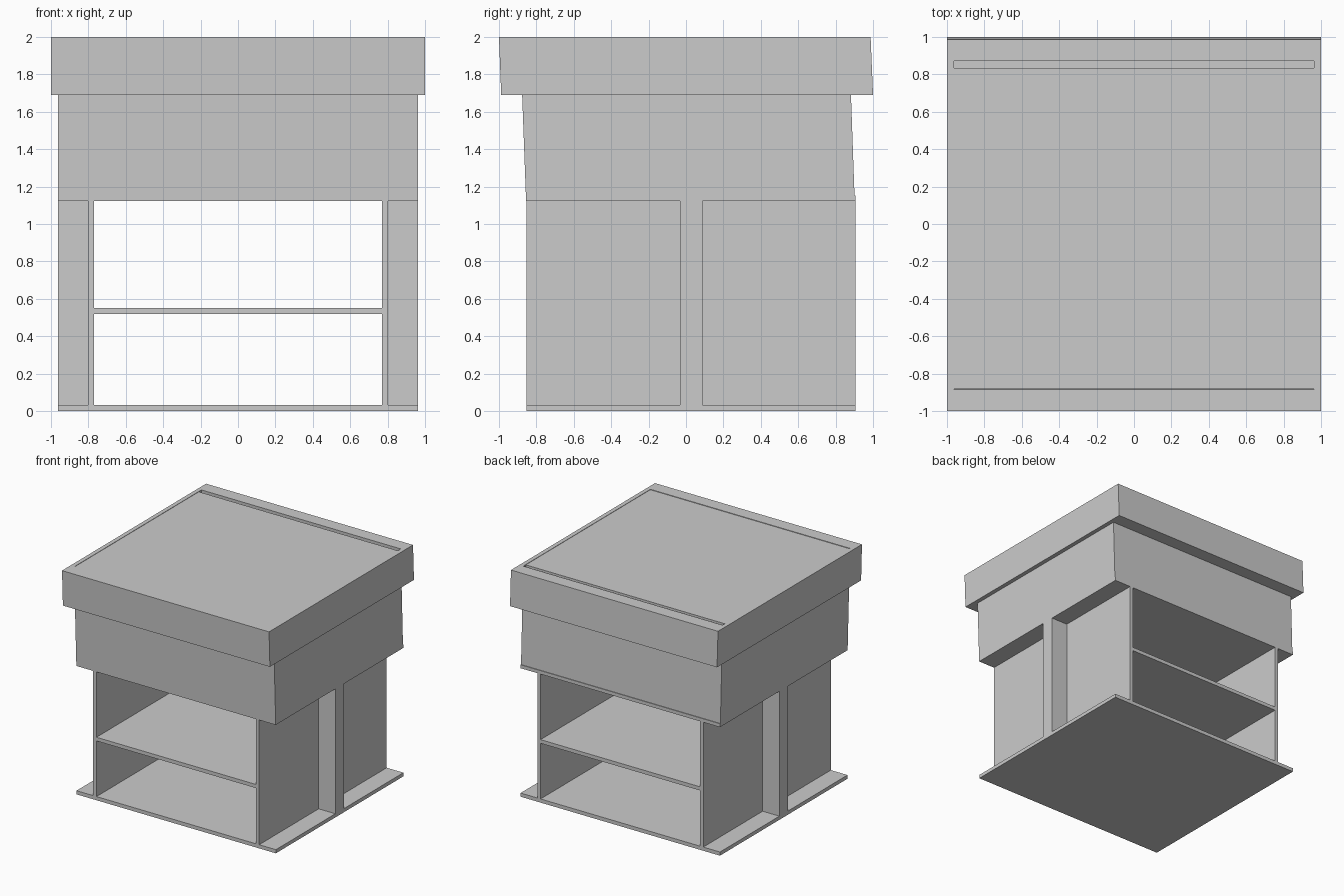
import bpy

if "Cube" in bpy.data.objects:
    bpy.data.objects.remove(bpy.data.objects["Cube"])


def mesh_object(name, verts, faces):
    mesh = bpy.data.meshes.new(name)
    mesh.from_pydata(verts, [], faces)
    mesh.update()
    ob = bpy.data.objects.new(name, mesh)
    bpy.context.collection.objects.link(ob)
    return ob


def rect(hx, y0, y1, z):
    return [(-hx, y0, z), (hx, y0, z), (hx, y1, z), (-hx, y1, z)]


def skin(name, loops, closed=False):
    """Skin rectangular loops with quads; closed joins the last loop to the first."""
    n = len(loops)
    faces = []
    for k in range(n if closed else n - 1):
        a, b = 4 * k, 4 * ((k + 1) % n)
        faces += [(a + i, a + (i + 1) % 4, b + (i + 1) % 4, b + i) for i in range(4)]
    return mesh_object(name, [v for loop in loops for v in loop], faces)


def box(name, x0, x1, y0, y1, z0, z1):
    verts = [(x, y, z) for z in (z0, z1) for x, y in ((x0, y0), (x1, y0), (x1, y1), (x0, y1))]
    faces = [(3, 2, 1, 0), (4, 5, 6, 7)]
    faces += [(i, (i + 1) % 4, 4 + (i + 1) % 4, 4 + i) for i in range(4)]
    return mesh_object(name, verts, faces)


FRONT, BACK = -0.853, 0.907

# Horizontal boards: base, shelf and ceiling
box("base_board", -0.963, 0.963, FRONT, BACK, 0, 0.032)
box("shelf", -0.77, 0.77, FRONT, BACK, 0.518, 0.55)
box("ceiling_board", -0.963, 0.963, FRONT, BACK, 1.122, 1.152)

# Side walls, each with an upright fin outside
for side, s in (("left", -1), ("right", 1)):
    xs = sorted((s * 0.77, s * 0.802))
    box(side + "_wall", *xs, FRONT, BACK, 0.032, 1.122)
    xs = sorted((s * 0.802, s * 0.963))
    box(side + "_fin", *xs, -0.032, 0.087, 0.032, 1.122)

# Hollow leaning apron under the top
skin("apron", [rect(0.963, -0.855, 0.902, 1.122),
               rect(0.963, -0.876, 0.882, 1.69)])

# Leaning band around the top
skin("top_band", [rect(1.0, -0.988, 1.0, 1.69),
                  rect(1.0, -1.0, 0.987, 2.0),
                  rect(0.963, -0.885, 0.871, 2.0),
                  rect(0.963, -0.876, 0.882, 1.69)], closed=True)

# Top panel, leaving a slot along the back
box("top_panel", -0.963, 0.963, -0.882, 0.835, 1.967, 1.997)
